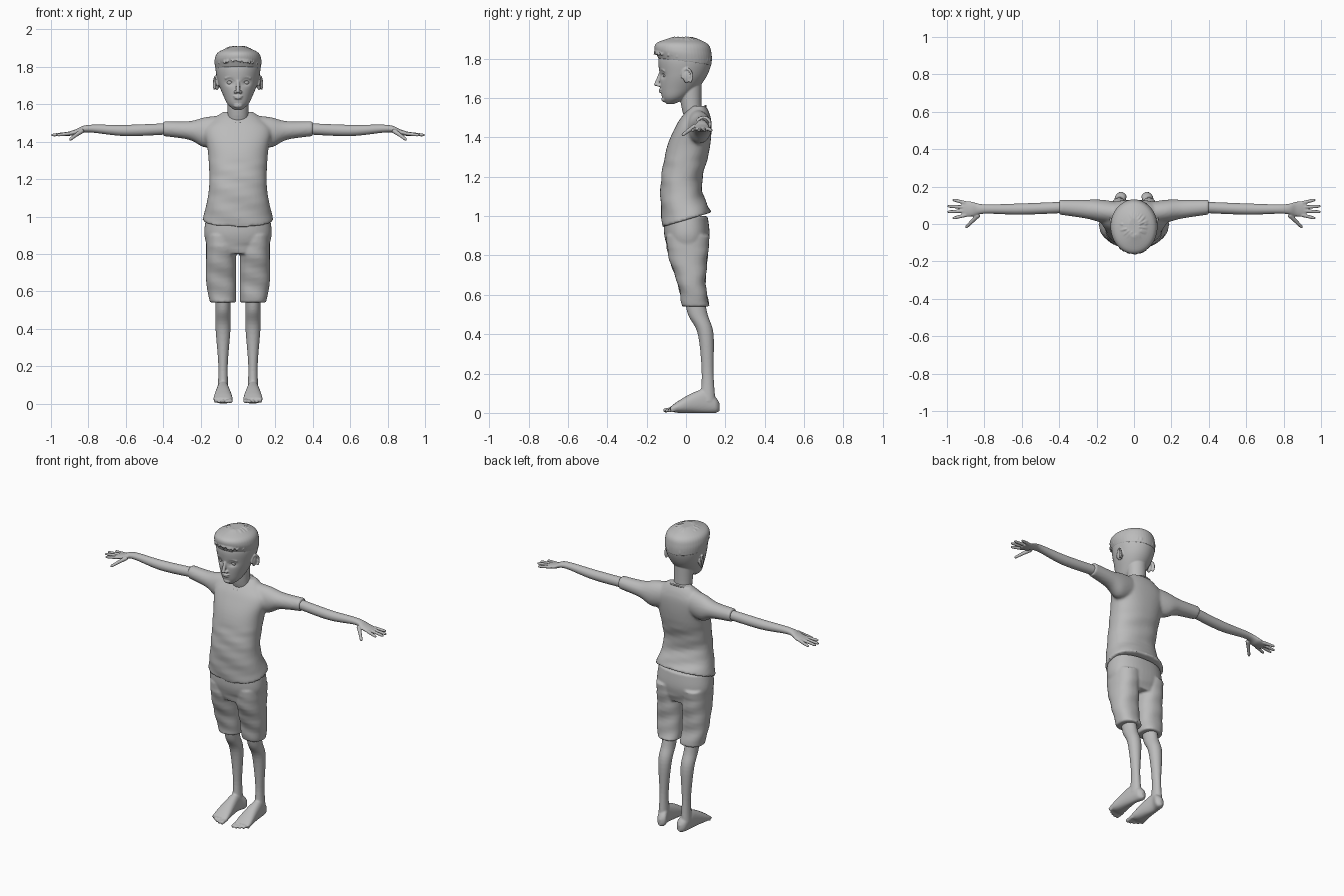
import bpy, bmesh, math, random
from mathutils import Vector, Matrix

random.seed(4)
cube = bpy.data.objects.get("Cube")
if cube:
    bpy.data.objects.remove(cube, do_unlink=True)

tone = (.5, .5, .5, 1)
grey = bpy.data.materials.new("clay grey")
grey.use_nodes = True
grey.diffuse_color = tone
grey.node_tree.nodes["Principled BSDF"].inputs["Base Color"].default_value = tone


def spline(points, steps):
    """Smooth interpolation through points of any dimension."""
    result = []
    for i in range(len(points) - 1):
        before, start = points[max(i - 1, 0)], points[i]
        end, after = points[i + 1], points[min(i + 2, len(points) - 1)]
        leave, arrive = (end - before) / 2, (after - start) / 2
        for s in range(steps):
            t = s / steps
            ease = t * t * (3 - 2 * t)
            result.append(start + (end - start) * ease + leave * (t * (1 - t) ** 2)
                          - arrive * (t * t * (1 - t)))
    return result + [points[-1]]


def ring(x=0, y=0, z=0, wide=0, deep=0):
    """Cross-section: its centre and two half sizes."""
    return Vector((x, y, z, wide, deep))


def level(z, half, front, back):
    """Horizontal cross-section on the middle line."""
    return ring(y=(front + back) / 2, z=z, wide=half, deep=(back - front) / 2)


def skin(bm, loops, pair):
    """Closed skin over loops of points, repeated on the other side for a pair."""
    for side in (1, -1) if pair else (1,):
        rows = [[bm.verts.new((p[0] * side, p[1], p[2])) for p in loop] for loop in loops]
        for lower, upper in zip(rows, rows[1:]):
            for k in range(len(lower)):
                bm.faces.new((lower[k - 1], lower[k], upper[k], upper[k - 1]))
        bm.faces.new(rows[0])
        bm.faces.new(rows[-1])


def loft(bm, axis, sections, pair=False, power=2, segments=48):
    """Skin through cross-sections that stand across the axis."""
    across = ["xyz".index(letter) for letter in "xyz" if letter != axis]
    loops = []
    for section in spline(sections, 6):
        loop = []
        for k in range(segments):
            angle = math.tau * k / segments
            point = Vector(section[:3])
            for index, half, wave in zip(across, section[3:], (math.cos(angle), math.sin(angle))):
                point[index] += half * math.copysign(abs(wave) ** (2 / power), wave)
            loop.append(point)
        loops.append(loop)
    skin(bm, loops, pair)


def cord(bm, points, thick, thin, pair=False, steps=6):
    """Tapering round cord along a path."""
    path = spline([Vector(p) for p in points], steps)
    last = len(path) - 1
    side = (path[1] - path[0]).orthogonal()
    loops = []
    for i, place in enumerate(path):
        along = (path[min(i + 1, last)] - path[max(i - 1, 0)]).normalized()
        side = (side - along * side.dot(along)).normalized()
        other = along.cross(side)
        radius = thick + (thin - thick) * i / last
        if i in (0, last):
            radius *= .7
        angles = [math.tau * k / 10 for k in range(10)]
        loops.append([place + (side * math.cos(a) + other * math.sin(a)) * radius for a in angles])
    skin(bm, loops, pair)


def blob(bm, place, size, pair=False):
    for side in (1, -1) if pair else (1,):
        mirror = Matrix.Diagonal((side, 1, 1, 1))
        matrix = mirror @ Matrix.Translation(place) @ Matrix.Diagonal((*size, 1))
        bmesh.ops.create_icosphere(bm, subdivisions=3, radius=1, matrix=matrix)


def finish(bm, name, voxel, softness=3):
    """Fuse the overlapping pieces into one smooth skin."""
    bmesh.ops.recalc_face_normals(bm, faces=bm.faces)
    mesh = bpy.data.meshes.new(name)
    bm.to_mesh(mesh)
    bm.free()
    mesh.materials.append(grey)
    part = bpy.data.objects.new(name, mesh)
    bpy.context.collection.objects.link(part)
    fuse = part.modifiers.new("fuse", "REMESH")
    fuse.mode = "VOXEL"
    fuse.voxel_size = voxel
    fuse.use_smooth_shade = True
    soften = part.modifiers.new("soften", "SMOOTH")
    soften.iterations = softness


def fold(bm, top):
    """Soft cloth folds below a height."""
    for v in bm.verts:
        if v.co.z < top:
            v.co.y += .003 * math.sin(v.co.z * 60 + v.co.x * 20)


# Shirt: torso and sleeves, with the hem lower at the front
bm = bmesh.new()
loft(bm, "z", [
    level(z=.98, half=.19, front=-.12, back=.13),
    level(z=1.15, half=.155, front=-.13, back=.08),
    level(z=1.34, half=.16, front=-.1, back=.12),
    level(z=1.46, half=.18, front=-.05, back=.13),
    level(z=1.52, half=.13, front=-.01, back=.12),
    level(z=1.56, half=.08, front=.03, back=.1)], power=2.3)
loft(bm, "x", [
    ring(x=.1, y=.06, z=1.46, wide=.06, deep=.08),
    ring(x=.18, y=.07, z=1.45, wide=.06, deep=.08),
    ring(x=.26, y=.08, z=1.46, wide=.05, deep=.05),
    ring(x=.4, y=.09, z=1.47, wide=.04, deep=.04)], pair=True)
fold(bm, top=1.3)
for v in bm.verts:
    nearness = min(1, max(0, (1.15 - v.co.z) * 6))
    v.co.z += .3 * v.co.y * nearness
finish(bm, "shirt", voxel=.009)

# Collar band, sloping down to the front
bm = bmesh.new()
angles = [math.tau * k / 40 for k in range(41)]
cord(bm, [(.09 * math.sin(a), .04 - .06 * math.cos(a), 1.53 - .03 * math.cos(a))
          for a in angles], thick=.006, thin=.006, steps=2)
finish(bm, "collar", voxel=.004)

# Shorts: hips and two legs
bm = bmesh.new()
loft(bm, "z", [
    level(z=.8, half=.15, front=-.08, back=.1),
    level(z=.9, half=.18, front=-.11, back=.12),
    level(z=1, half=.17, front=-.11, back=.11)], power=2.3)
loft(bm, "z", [
    ring(x=.08, y=.05, z=.54, wide=.07, deep=.07),
    ring(x=.09, y=.03, z=.65, wide=.08, deep=.07),
    ring(x=.09, y=.01, z=.8, wide=.08, deep=.1),
    ring(x=.09, y=.01, z=.9, wide=.08, deep=.11)], pair=True, power=2.3)
fold(bm, top=.85)
finish(bm, "shorts", voxel=.007)

# Bare legs, feet and toes
bm = bmesh.new()
loft(bm, "z", [
    ring(x=.08, y=.04, z=.6, wide=.04, deep=.05),
    ring(x=.08, y=.06, z=.5, wide=.04, deep=.05),
    ring(x=.08, y=.1, z=.4, wide=.04, deep=.04),
    ring(x=.08, y=.11, z=.2, wide=.025, deep=.03),
    ring(x=.08, y=.11, z=.06, wide=.03, deep=.04)], pair=True)
loft(bm, "y", [
    ring(x=.07, y=.17, z=.03, wide=.01, deep=.02),
    ring(x=.07, y=.15, z=.04, wide=.03, deep=.04),
    ring(x=.08, y=.1, z=.06, wide=.03, deep=.06),
    ring(x=.08, y=.03, z=.05, wide=.04, deep=.05),
    ring(x=.08, y=-.04, z=.03, wide=.05, deep=.03),
    ring(x=.08, y=-.08, z=.02, wide=.05, deep=.01)], pair=True, power=2.3)
for toe in range(5):
    x = .04 + .02 * toe
    radius = .009 if toe else .012
    tip = .0025 * toe * toe - .115
    cord(bm, [(x, -.05, .02), (x, tip, radius)], radius, radius, pair=True)
finish(bm, "legs_and_feet", voxel=.005)

# Bare arms with hands
bm = bmesh.new()
loft(bm, "x", [
    ring(x=.35, y=.09, z=1.47, wide=.03, deep=.03),
    ring(x=.6, y=.08, z=1.46, wide=.03, deep=.03),
    ring(x=.8, y=.08, z=1.47, wide=.025, deep=.02),
    ring(x=.87, y=.08, z=1.45, wide=.04, deep=.015),
    ring(x=.92, y=.08, z=1.44, wide=.04, deep=.01)], pair=True)
for spread in (-1, -.3, .3, 1):
    knuckle = Vector((.89, .08 + .03 * spread, 1.445))
    fingertip = Vector((1 - .03 * spread ** 2, .08 + .05 * spread, 1.435))
    cord(bm, [knuckle, fingertip], thick=.011, thin=.008, pair=True)
cord(bm, [(.83, .05, 1.46), (.86, .02, 1.44), (.9, -.02, 1.41)], thick=.014, thin=.008, pair=True)
finish(bm, "arms_and_hands", voxel=.004)

# Head and neck, with hollowed eye sockets
eye = Vector((.043, -.1, 1.717))
bm = bmesh.new()
loft(bm, "z", [
    level(z=1.57, half=.02, front=-.1, back=-.06),
    level(z=1.6, half=.055, front=-.12, back=0),
    level(z=1.65, half=.08, front=-.13, back=.06),
    level(z=1.72, half=.107, front=-.134, back=.11),
    level(z=1.8, half=.12, front=-.14, back=.13),
    level(z=1.87, half=.1, front=-.11, back=.1),
    level(z=1.91, half=.02, front=-.03, back=.02)], segments=96)
for v in bm.verts:
    if v.co.y < 0:
        aside, above = (abs(v.co.x) - eye.x) / .02, (v.co.z - eye.z) / .014
        v.co.y += .015 * math.exp(-aside ** 2 - above ** 2)
loft(bm, "z", [
    level(z=1.46, half=.06, front=.01, back=.1),
    level(z=1.54, half=.055, front=-.02, back=.08),
    level(z=1.68, half=.06, front=-.04, back=.08)])

# Nose, lips and chin
tip = Vector((0, -.15, 1.67))
cord(bm, [tip + Vector((0, .022, .06)), tip], thick=.008, thin=.012)
blob(bm, tip, size=(.011, .013, .01))
blob(bm, tip + Vector((.014, .012, -.005)), size=(.009, .012, .008), pair=True)
for drop, half in ((.028, .026), (.038, .021)):
    blob(bm, tip + Vector((0, .022, -drop)), size=(half, .011, .005))
blob(bm, (0, -.11, 1.594), size=(.025, .015, .015))

# Eyelids and brows: arcs that follow the brow line back
for rise, reach, radius in ((.012, .02, .003), (.03, .027, .005)):
    cord(bm, [eye + Vector((t * reach, .01 * t + .005 * t * t - .016 - rise / 4, rise - .01 * t * t))
              for t in (-1, 0, 1)], radius, radius, pair=True)

# Ears: inner dish and curled rim
ear = Vector((.12, .005, 1.71))
blob(bm, ear - Vector((.008, 0, 0)), size=(.012, .02, .035), pair=True)
cord(bm, [ear + Vector((.008 * math.sin(a), .024 * math.sin(a), -.038 * math.cos(a)))
          for a in angles[4:-8]], thick=.007, thin=.005, pair=True, steps=2)
finish(bm, "head", voxel=.004, softness=2)

# Eyeballs
bm = bmesh.new()
blob(bm, eye, size=(.018, .018, .015), pair=True)
finish(bm, "eyes", voxel=.003)

# Hair: cap with combed clumps, longer at the fringe
bm = bmesh.new()
loft(bm, "z", [
    level(z=1.79, half=.12, front=-.14, back=.13),
    level(z=1.84, half=.125, front=-.16, back=.13),
    level(z=1.88, half=.105, front=-.145, back=.11),
    level(z=1.91, half=.03, front=-.07, back=.03)])
for clump in range(90):
    around, bend = random.uniform(0, math.tau), random.uniform(-.3, .3)
    start, end = random.uniform(.2, .8), random.uniform(1.2, 1.55)
    path = []
    for k in range(5):
        fall, turn = start + (end - start) * k / 4, around + bend * k / 4
        out = math.sin(fall)
        path.append((.123 * math.sin(turn) * out, -.015 - .148 * math.cos(turn) * out,
                     1.8 + .113 * math.cos(fall)))
    cord(bm, path, thick=random.uniform(.004, .006), thin=.003, steps=3)
for v in bm.verts:
    nearness = min(1, max(0, (1.9 - v.co.z) * 12))
    v.co.z -= .12 * (v.co.y + .05) * nearness
finish(bm, "hair", voxel=.004, softness=1)
